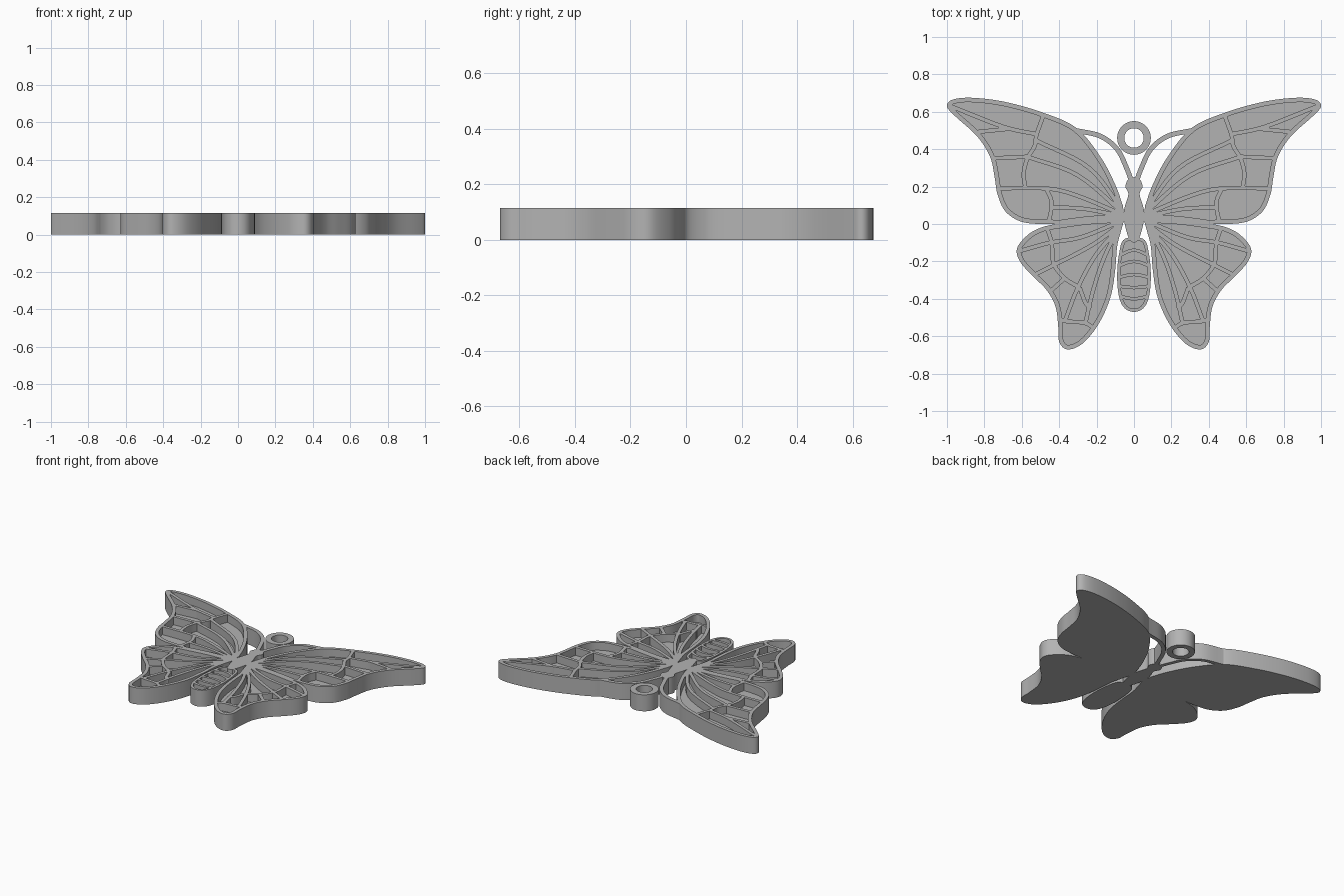
import bpy, bmesh, math
from mathutils import Vector

TOP = 0.115      # full thickness
FLOOR = 0.06     # height of the pocket floors

cube = bpy.data.objects.get("Cube")
if cube:
    bpy.data.objects.remove(cube, do_unlink=True)

metal = bpy.data.materials.new("plain grey")
metal.use_nodes = True
grey = (0.45, 0.45, 0.45, 1)
metal.diffuse_color = grey
metal.node_tree.nodes["Principled BSDF"].inputs["Base Color"].default_value = grey


def smooth(points, steps=6, closed=False):
    """Smooth path through points given in hundredths of a unit."""
    p = [Vector(q) / 100 for q in points]
    n = len(p)
    if closed:
        ring = [p[-1]] + p + p[:2]
    else:
        ring = [2 * p[0] - p[1]] + p + [2 * p[-1] - p[-2]]
    path = []
    for i in range(n if closed else n - 1):
        a, b, c, d = ring[i:i + 4]
        for s in range(steps):
            t = s / steps
            path.append(0.5 * (2 * b + (c - a) * t + (2 * a - 5 * b + 4 * c - d) * t ** 2
                               + (3 * b - a - 3 * c + d) * t ** 3))
    return path if closed else path + [p[-1]]


def offset(path, distance, closed=False):
    """Shift a path sideways, to the left of its direction."""
    result = []
    n = len(path)
    for i, point in enumerate(path):
        before = path[i - 1] if closed or i else point
        after = path[(i + 1) % n] if closed or i < n - 1 else point
        along = (after - before).normalized()
        result.append(point + distance * Vector((-along.y, along.x)))
    return result


def ribbon(points, half_width):
    path = smooth(points)
    return offset(path, half_width) + offset(path, -half_width)[::-1]


def circle(x, y, radius, sides=48):
    turn = 2 * math.pi / sides
    return [Vector((x + radius * math.cos(i * turn), y + radius * math.sin(i * turn)))
            for i in range(sides)]


def solid(name, shapes, low=0.0, high=TOP):
    """Extrude flat outlines into one object."""
    bm = bmesh.new()
    for shape in shapes:
        face = bm.faces.new([bm.verts.new((p.x, p.y, low)) for p in shape])
        face.normal_update()
        if face.normal.z > 0:
            face.normal_flip()
        new = bmesh.ops.extrude_face_region(bm, geom=[face], use_keep_orig=True)["geom"]
        moved = [g for g in new if isinstance(g, bmesh.types.BMVert)]
        bmesh.ops.translate(bm, verts=moved, vec=(0, 0, high - low))
    bmesh.ops.recalc_face_normals(bm, faces=bm.faces)
    mesh = bpy.data.meshes.new(name)
    bm.to_mesh(mesh)
    bm.free()
    obj = bpy.data.objects.new(name, mesh)
    bpy.context.collection.objects.link(obj)
    mesh.materials.append(metal)
    return obj


def apply(obj, modifier):
    bpy.context.view_layer.objects.active = obj
    bpy.ops.object.modifier_apply(modifier=modifier.name)


def carve(obj, cutter):
    cutter.hide_render = True
    cut = obj.modifiers.new("cut", "BOOLEAN")
    cut.operation, cut.solver, cut.object = "DIFFERENCE", "EXACT", cutter
    cut.use_self = True
    apply(obj, cut)
    bpy.data.objects.remove(cutter, do_unlink=True)


def relief(name, outline, rim, ridges):
    """Plate with a sunken top, leaving a rim and raised ridges."""
    plate = solid(name, [outline])
    pocket = solid("pocket", [offset(outline, rim, closed=True)], FLOOR, 2 * TOP)
    carve(pocket, solid("ridges", ridges, 0, 3 * TOP))
    carve(plate, pocket)
    return plate


def finish(obj, mirrored=False):
    if mirrored:
        apply(obj, obj.modifiers.new("mirror", "MIRROR"))
    bpy.ops.object.select_all(action="DESELECT")
    obj.select_set(True)
    bpy.context.view_layer.objects.active = obj
    bpy.ops.object.shade_smooth_by_angle(angle=math.radians(35))


# Wing outline: hind wing from root to notch, then fore wing back to root
hind_edge = [(5, 3), (7, -4), (9, -12), (10, -24), (12, -37), (16, -48), (22, -58), (29, -65),
             (36, -67), (40, -63), (40.5, -55), (42, -44), (47, -35), (54, -28), (61, -20),
             (62.5, -13), (57, -6), (50, -2), (42, 0)]
fore_edge = [(42, 0), (51, 0), (61, 1.5), (69, 7), (73, 16), (74.5, 25), (77, 36), (84, 47),
             (96, 58), (100, 63), (97, 66.5), (87, 67.5), (70, 65.5), (50, 60), (31, 51.5),
             (18, 36), (10, 21), (6, 10)]
outline = smooth(hind_edge)[:-1] + smooth(fore_edge)

# Veins of both wings
fore_veins = [
    [(6, 7), (24, 30), (53, 45)],
    [(6, 6), (30, 26), (57, 36)],
    [(6, 5), (30, 15), (47, 19), (75, 19)],
    [(6, 4), (26, 8), (45, 9)],
    [(47, 62), (52, 48), (53, 42), (57, 35), (59, 27), (58, 19)],
    [(47, 19), (44, 11), (46, -1)],
    [(52, 48), (70, 52), (98, 63)],
    [(66, 51), (76, 50), (86, 49)],
    [(57, 36), (78, 35)],
]
hind_veins = [
    [(6, 2), (28, -7), (45, -10), (63, -15)],
    [(6, 1), (22, -11), (43, -22), (55, -28)],
    [(6, 0), (20, -16), (30, -34), (37, -52)],
    [(7, 0), (16, -18), (22, -36), (26, -53)],
    [(47, -1), (44, -10), (43, -21), (37, -29), (29, -34)],
    [(37, -29), (47, -38)],
    [(20, -57), (26, -53), (36, -52), (43, -50)],
    [(29, -34), (26, -42), (23, -45)],
]
ridges = [ribbon(v, 0.011) for v in fore_veins + hind_veins]
ridges += [ribbon([(4, 3), (24, 2), (46, -1)], 0.022), circle(0.06, 0.04, 0.05)]
finish(relief("wings", outline, 0.024, ridges), mirrored=True)

# Abdomen with curved segments
half = [(0, -47), (5, -45), (8, -39), (9, -28), (8, -16), (5, -8)]
abdomen = smooth(half + [(-x, y) for x, y in half[:0:-1]], closed=True)
bands = [ribbon([(-10, y - bend), (0, y), (10, y - bend)], 0.009)
         for y, bend in [(-14, 4), (-20, 3), (-27, 2), (-34, -1), (-40, -2)]]
finish(relief("abdomen", abdomen, 0.017, bands))

# Thorax and head in one spindle
half = [(0, -10), (3, -7), (5.5, 3), (5, 9), (3, 16), (4.6, 20), (3, 24), (0, 25)]
finish(solid("thorax_and_head", [smooth(half + [(-x, y) for x, y in half[-2:0:-1]], closed=True)]))

# Antennae, curving out to the fore wings
antenna = [(1, 22), (4, 30), (9, 40), (18, 47), (31, 50)]
finish(solid("antennae", [ribbon(antenna, 0.013)]), mirrored=True)

# Hanging ring
ring = solid("hanging_ring", [circle(0, 0.46, 0.09)])
carve(ring, solid("ring_hole", [circle(0, 0.46, 0.052)], -TOP, 2 * TOP))
finish(ring)
